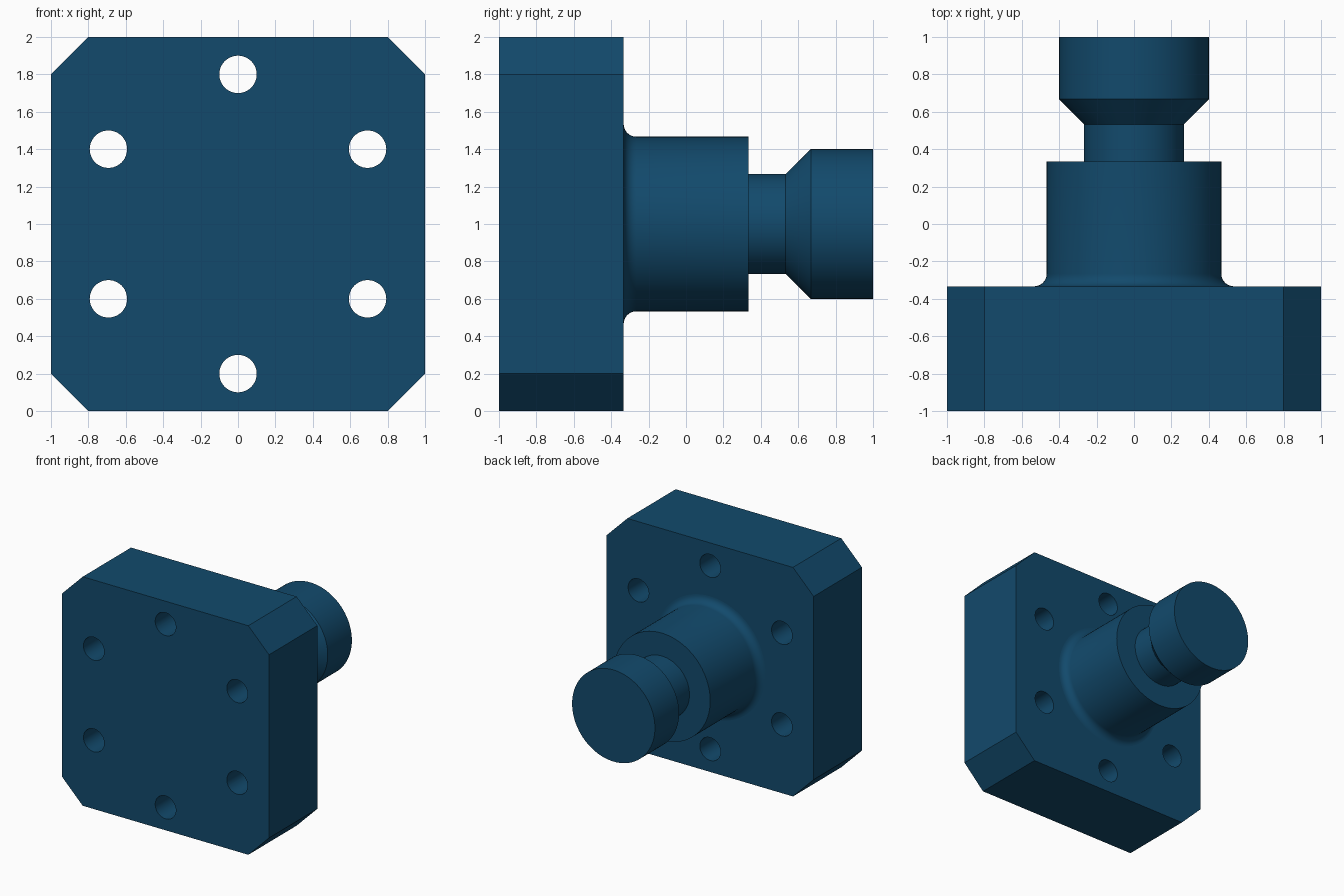
import bpy, bmesh
from math import sin, cos, pi, radians
from mathutils import Vector, Matrix

if "Cube" in bpy.data.objects:
    bpy.data.objects.remove(bpy.data.objects["Cube"])

CENTRE = Vector((0, 0, 1))
FRONT, BACK = -1.0, -1 / 3          # plate thickness along y

blue = bpy.data.materials.new("blue_steel")
blue.diffuse_color = (0.006, 0.068, 0.15, 1)
blue.use_nodes = True
blue.node_tree.nodes["Principled BSDF"].inputs["Base Color"].default_value = blue.diffuse_color


def make_object(name, bm):
    bmesh.ops.recalc_face_normals(bm, faces=bm.faces)
    mesh = bpy.data.meshes.new(name)
    bm.to_mesh(mesh)
    bm.free()
    mesh.materials.append(blue)
    obj = bpy.data.objects.new(name, mesh)
    bpy.context.collection.objects.link(obj)
    return obj


def activate(obj):
    bpy.ops.object.select_all(action='DESELECT')
    obj.select_set(True)
    bpy.context.view_layer.objects.active = obj


# Square plate with chamfered corners
corners = [(0.8, 0), (1, 0.2), (1, 1.8), (0.8, 2)]
outline = corners + [(-x, z) for x, z in reversed(corners)]
bm = bmesh.new()
face = bm.faces.new([bm.verts.new((x, FRONT, z)) for x, z in outline])
ext = bmesh.ops.extrude_face_region(bm, geom=[face], use_keep_orig=True)
bmesh.ops.translate(bm, vec=(0, BACK - FRONT, 0),
                    verts=[g for g in ext["geom"] if isinstance(g, bmesh.types.BMVert)])
plate = make_object("mounting_plate", bm)

# Six through holes on a bolt circle
bm = bmesh.new()
for i in range(6):
    a = pi / 2 + i * pi / 3
    pos = CENTRE + Vector((0.8 * cos(a), (FRONT + BACK) / 2, 0.8 * sin(a)))
    bmesh.ops.create_cone(bm, cap_ends=True, segments=48, radius1=0.1, radius2=0.1, depth=1,
                          matrix=Matrix.Translation(pos) @ Matrix.Rotation(pi / 2, 4, 'X'))
cutter = make_object("bolt_hole_cutter", bm)
cutter.hide_render = True
activate(plate)
mod = plate.modifiers.new("bolt_holes", 'BOOLEAN')
mod.operation, mod.solver, mod.object = 'DIFFERENCE', 'EXACT', cutter
bpy.ops.object.modifier_apply(modifier=mod.name)
bpy.data.objects.remove(cutter)

# Turned stud: filleted boss, neck, cone and head, as (radius, y)
R, F = 0.467, 0.067
fillet = [(R + F - F * sin(t), BACK + F - F * cos(t))
          for t in (i * pi / 16 for i in range(9))]
profile = fillet + [(R, 1 / 3), (0.267, 1 / 3), (0.267, 0.533),
                    (0.4, 0.667), (0.4, 1)]
N = 96
bm = bmesh.new()
rings = [[bm.verts.new((r * cos(2 * pi * i / N), y, 1 + r * sin(2 * pi * i / N)))
          for i in range(N)] for r, y in profile]
for a, b in zip(rings, rings[1:]):
    for i in range(N):
        j = (i + 1) % N
        bm.faces.new((a[i], a[j], b[j], b[i]))
bm.faces.new(rings[-1])
stud = make_object("turned_stud", bm)

for obj in (plate, stud):
    activate(obj)
    bpy.ops.object.shade_smooth_by_angle(angle=radians(30))
